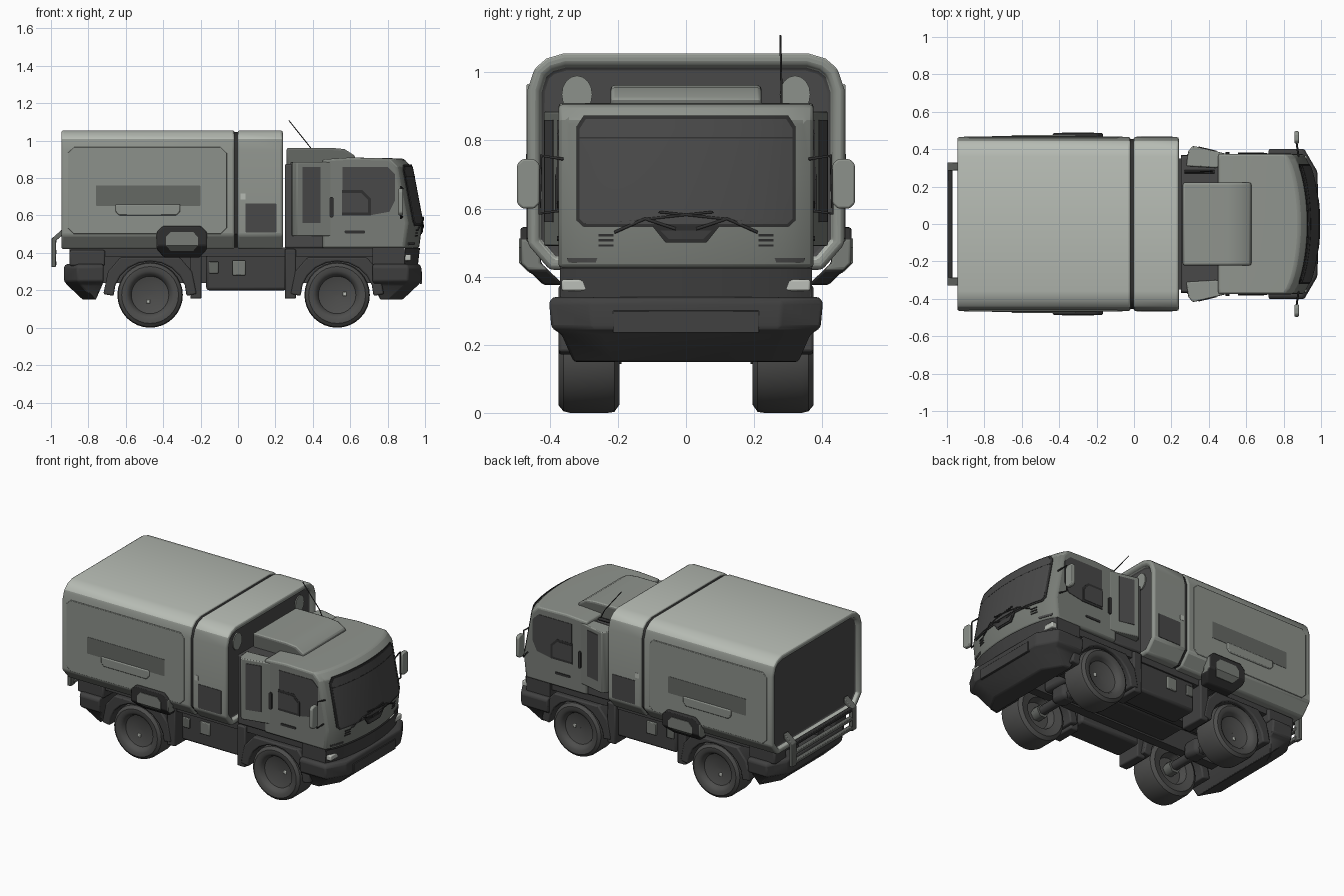
import bpy, bmesh, math

old = bpy.data.objects.get("Cube")
if old:
    bpy.data.objects.remove(old, do_unlink=True)


def material(name, r, g, b):
    m = bpy.data.materials.new(name)
    m.use_nodes = True
    m.diffuse_color = (r, g, b, 1)
    m.node_tree.nodes["Principled BSDF"].inputs["Base Color"].default_value = (r, g, b, 1)
    return m


CARGO = material("cargo grey green", 0.265, 0.284, 0.257)
CARGO_TOP = material("cargo roof pale green", 0.47, 0.5, 0.455)
CAB = material("cab grey green", 0.19, 0.204, 0.184)
CAB_TOP = material("cab roof grey green", 0.28, 0.3, 0.272)
SLOT = material("slot grey", 0.13, 0.138, 0.127)
PANEL = material("dark panel glass", 0.066, 0.066, 0.066)
FRAME = material("chassis charcoal", 0.052, 0.052, 0.052)
TYRE = material("tyre rubber", 0.075, 0.075, 0.073)
BLACK = material("black trim", 0.03, 0.03, 0.03)
LAMP = material("lamp pale grey", 0.5, 0.52, 0.48)


def finish(bm, name, mats, bevel=0.0, top=None):
    """Turn a bmesh into a smooth-shaded object; upward faces may take a top material."""
    bmesh.ops.recalc_face_normals(bm, faces=bm.faces)
    if top:
        mats = mats + [top]
        for f in bm.faces:
            if f.normal.z > 0.5:
                f.material_index = len(mats) - 1
    me = bpy.data.meshes.new(name)
    bm.to_mesh(me)
    bm.free()
    ob = bpy.data.objects.new(name, me)
    bpy.context.collection.objects.link(ob)
    for m in mats:
        me.materials.append(m)
    if bevel:
        mod = ob.modifiers.new("bevel", 'BEVEL')
        mod.width, mod.segments, mod.limit_method = bevel, 2, 'ANGLE'
    bpy.ops.object.select_all(action='DESELECT')
    ob.select_set(True)
    bpy.context.view_layer.objects.active = ob
    bpy.ops.object.shade_smooth_by_angle(angle=math.radians(35))


def skin(rings, closed=False):
    """Bridge rings of points into one solid; end rings become caps."""
    bm = bmesh.new()
    vs = [[bm.verts.new(p) for p in r] for r in rings]
    n = len(rings[0])
    for a, b in zip(vs, vs[1:] + (vs[:1] if closed else [])):
        for i in range(n):
            bm.faces.new((a[i], a[(i + 1) % n], b[(i + 1) % n], b[i]))
    if not closed:
        bm.faces.new(vs[0])
        bm.faces.new(vs[-1])
    return bm


def side_prism(name, pts, y0, y1, mat, bevel=0.0, top=None):
    finish(skin([[(x, y, z) for x, z in pts] for y in (y0, y1)]), name, [mat], bevel, top)


def box(name, x0, x1, y0, y1, z0, z1, mat, bevel=0.0):
    side_prism(name, [(x0, z0), (x1, z0), (x1, z1), (x0, z1)], y0, y1, mat, bevel)


def chamfered(x0, x1, z0, z1, c):
    return [(x0 + c, z0), (x1 - c, z0), (x1, z0 + c), (x1, z1 - c),
            (x1 - c, z1), (x0 + c, z1), (x0, z1 - c), (x0, z0 + c)]


def rod(name, pts, radius, mat):
    cu = bpy.data.curves.new(name, 'CURVE')
    cu.dimensions, cu.bevel_depth, cu.bevel_resolution, cu.use_fill_caps = '3D', radius, 1, True
    sp = cu.splines.new('POLY')
    sp.points.add(len(pts) - 1)
    for p, co in zip(sp.points, pts):
        p.co = (*co, 1)
    ob = bpy.data.objects.new(name, cu)
    cu.materials.append(mat)
    bpy.context.collection.objects.link(ob)


# Cargo body: two shells with recessed dark ends and a dark core in the seam
half = [(0.40, 0.42), (0.465, 0.495), (0.465, 0.95), (0.445, 1.01), (0.41, 1.04), (0.36, 1.055)]
section = half + [(-y, z) for y, z in reversed(half)]
for name, x0, x1, end in (("cargo_rear_shell", -0.945, -0.018, 0), ("cargo_front_shell", -0.003, 0.24, 1)):
    bm = skin([[(x, y, z) for y, z in section] for x in (x0, x1)])
    bmesh.ops.recalc_face_normals(bm, faces=bm.faces)
    bm.faces.ensure_lookup_table()
    cap = bm.faces[-1 if end else -2]
    bmesh.ops.inset_region(bm, faces=[cap], thickness=0.035)
    bmesh.ops.inset_region(bm, faces=[cap], thickness=0.004, depth=-0.025)
    cap.material_index = 1
    finish(bm, name, [CARGO, PANEL], 0.012, CARGO_TOP)
core = [(y * 0.98, 0.74 + (z - 0.74) * 0.97) for y, z in section]
finish(skin([[(x, y, z) for y, z in core] for x in (-0.04, 0.02)]), "cargo_seam_core", [BLACK])


# Cab: profile swept across, with a bowed front
def bow(y):
    return -0.06 * (y / 0.375) ** 2 - 0.02 * (abs(y) / 0.375) ** 8


def nose(z):
    return 0.985 - max(0.0, z - 0.56) * 0.19 - max(0.0, 0.56 - z) * 0.12


rings = []
for i in range(25):
    y = -0.375 + 0.75 * i / 24
    front = [(nose(z) + bow(y), y, z) for z in (0.425, 0.56, 0.7, 0.86)]
    rings.append([(0.45, y, 0.425)] + front + [(0.885 + bow(y), y, 0.905), (0.6, y, 0.91), (0.45, y, 0.9)])
finish(skin(rings), "cab_body", [CAB], 0.012, CAB_TOP)


def front_plate(name, cols, mat, lift, centre=0.0):
    """Thin plate on the bowed nose; cols lists (height, half width) from the bottom up."""
    rings = []
    for i in range(25):
        t = i / 12 - 1
        back, face = ([(nose(z) + bow(centre + t * w) + off, centre + t * w, z) for z, w in cols] for off in (0, lift))
        rings.append(back + face[::-1])
    finish(skin(rings), name, [mat])


front_plate("windscreen_seal", [(0.545, 0.3), (0.565, 0.322), (0.84, 0.322), (0.873, 0.3)], BLACK, 0.004)
front_plate("windscreen", [(0.555, 0.298), (0.57, 0.312), (0.835, 0.312), (0.863, 0.294)], PANEL, 0.007)
front_plate("windscreen_band_edge", [(0.805, 0.312), (0.81, 0.312)], BLACK, 0.008)
front_plate("nose_vent", [(0.5, 0.06), (0.55, 0.1)], BLACK, 0.006)
front_plate("nose_vent_inner", [(0.51, 0.05), (0.535, 0.075)], FRAME, 0.009)
front_plate("grille", [(0.34, 0.37), (0.425, 0.37)], FRAME, 0.004)
box("grille_block", 0.72, 0.89, -0.37, 0.37, 0.33, 0.43, FRAME)
for s in (-1, 1):
    rod("wiper_arm", [(0.99, s * 0.03, 0.54), (0.985, s * 0.12, 0.57), (0.965, s * 0.21, 0.53)], 0.005, BLACK)
    rod("wiper_blade", [(0.99, s * -0.08, 0.59), (0.99, s * 0.06, 0.575), (0.97, s * 0.2, 0.56)], 0.004, BLACK)
    for z in (0.488, 0.503, 0.518):
        front_plate("nose_slot", [(z, 0.022), (z + 0.007, 0.022)], BLACK, 0.004, s * 0.235)
    front_plate("nose_lower_vent", [(0.442, 0.04), (0.455, 0.045)], PANEL, 0.004, s * 0.305)

# Rear of the cab and roof fairing
box("cab_rear_wall", 0.25, 0.46, -0.365, 0.365, 0.425, 0.875, PANEL, 0.01)
side_prism("roof_fairing", [(0.26, 0.86), (0.64, 0.86), (0.625, 0.92), (0.57, 0.955), (0.5, 0.962), (0.26, 0.962)],
           -0.222, 0.222, SLOT, 0.012, CAB_TOP)
rod("antenna", [(0.42, 0.28, 0.9), (0.39, 0.28, 0.96), (0.272, 0.277, 1.108)], 0.003, BLACK)
rod("antenna_base", [(0.27, 0.28, 0.895), (0.43, 0.28, 0.895)], 0.01, BLACK)

# Details repeated on both sides
for s in (-1, 1):
    def plate(name, pts, y, mat, thick=0.008, bevel=0.0):
        side_prism(name, pts, s * (y - thick), s * y, mat, bevel)

    # cargo side
    plate("cargo_side_panel", chamfered(-0.91, -0.06, 0.502, 0.965, 0.03), 0.468, CARGO, 0.008, 0.003)
    plate("cargo_slot", chamfered(-0.76, -0.2, 0.652, 0.76, 0.003), 0.47, SLOT)
    plate("cargo_step", [(-0.655, 0.66), (-0.655, 0.62), (-0.635, 0.6), (-0.33, 0.6), (-0.31, 0.62), (-0.31, 0.66)],
          0.476, CARGO, 0.02, 0.006)
    plate("cargo_vent", chamfered(0.04, 0.205, 0.51, 0.665, 0.003), 0.468, PANEL)
    plate("cargo_tag", chamfered(0.013, 0.04, 0.685, 0.718, 0.003), 0.467, CARGO_TOP)

    # filler pod with a sloped lower half, pale ends and a pale hatch
    def pod_y(z):
        return s * (0.486 - max(0.0, 0.44 - z) * 1.05)

    def pod_slab(levels, depth, lift):
        return skin([[(-0.3 - w, pod_y(z) - s * depth, z), (-0.3 + w, pod_y(z) - s * depth, z),
                      (-0.3 + w, pod_y(z) + s * lift, z), (-0.3 - w, pod_y(z) + s * lift, z)] for z, w in levels])

    bm = pod_slab([(0.375, 0.095), (0.42, 0.135), (0.44, 0.135), (0.51, 0.135), (0.545, 0.1)], 0.06, 0)
    bm.normal_update()
    for f in bm.faces:
        f.material_index = int(abs(f.normal.x) > 0.9)
    finish(bm, "filler_pod", [BLACK, CAB], 0.008)
    finish(pod_slab([(0.41, 0.06), (0.44, 0.085), (0.485, 0.085), (0.512, 0.06)], 0.004, 0.004), "filler_hatch", [CAB])

    # work lamps on the cargo front wall
    lamp = [(s * 0.32 + 0.045 * math.cos(a * math.pi / 8), 0.935 + 0.055 * math.sin(a * math.pi / 8)) for a in range(16)]
    finish(skin([[(x, y, z) for y, z in lamp] for x in (0.21, 0.222)]), "wall_lamp", [CARGO])

    # intake column behind the door
    plan = [(0.28, 0.31), (0.29, 0.39), (0.315, 0.418), (0.5, 0.374), (0.5, 0.33), (0.44, 0.3)]
    finish(skin([[(x, s * y, z) for x, y in plan] for z in (0.49, 0.885)]), "intake_column", [CAB], 0.006, CAB_TOP)
    slot = [(0.345, 0.415), (0.44, 0.392), (0.44, 0.38), (0.345, 0.4)]
    finish(skin([[(x, s * y, z) for x, y in slot] for z in (0.56, 0.86)]), "intake_slot", [PANEL])

    # door window, lower pane and handle
    window = [(0.56, 0.86), (0.8, 0.86), (0.84, 0.82), (0.84, 0.68), (0.81, 0.62), (0.7, 0.6), (0.56, 0.6)]
    plate("door_window", window, 0.378, PANEL)
    plate("door_pane_seal", [(0.555, 0.735), (0.665, 0.735), (0.71, 0.69), (0.71, 0.6), (0.555, 0.6)], 0.379, BLACK)
    plate("door_pane", [(0.555, 0.72), (0.66, 0.72), (0.695, 0.685), (0.695, 0.615), (0.555, 0.615)], 0.381, PANEL)
    plate("door_handle", chamfered(0.49, 0.51, 0.59, 0.7, 0.006), 0.384, BLACK, 0.015)
    plate("door_sill", chamfered(0.57, 0.68, 0.505, 0.52, 0.004), 0.379, BLACK)

    # mirror and bracket
    rod("mirror_bracket", [(0.88, s * 0.36, 0.745), (0.87, s * 0.425, 0.755), (0.87, s * 0.43, 0.585), (0.88, s * 0.36, 0.595)],
        0.005, BLACK)
    mirror = chamfered(s * 0.463 - 0.033, s * 0.463 + 0.033, 0.6, 0.745, 0.015)
    finish(skin([[(x, y, z) for y, z in mirror] for x in (0.858, 0.882)]), "mirror", [CARGO], 0.006)

    # head and tail lamps
    box("headlamp", 0.87, 0.925, s * 0.285, s * 0.365, 0.358, 0.392, LAMP, 0.006)
    box("tail_lamp", -0.9, -0.71, s * 0.25, s * 0.37, 0.33, 0.415, FRAME, 0.01)

    # chassis rail and side equipment
    box("chassis_rail", -0.88, 0.85, s * 0.1, s * 0.16, 0.24, 0.4, FRAME)
    box("side_tank", -0.17, 0.26, s * 0.16, s * 0.34, 0.2, 0.42, FRAME, 0.015)
    box("tank_box_small", -0.155, -0.105, s * 0.33, s * 0.352, 0.29, 0.355, SLOT, 0.005)
    box("tank_box", -0.03, 0.04, s * 0.33, s * 0.352, 0.28, 0.36, CAB, 0.005)

    # wheels, fenders and mud flaps
    for end, xc, flap, hub_x, hub_z in (("front", 0.53, 0.25, 0.57, 0.18), ("rear", -0.47, -0.255, -0.48, 0.14)):
        prof = [(0.001, 0.25), (0.085, 0.25), (0.1, 0.207), (0.15, 0.195), (0.172, 0.21), (0.175, 0.23), (0.175, 0.34),
                (0.17, 0.36), (0.152, 0.375), (0.128, 0.374), (0.11, 0.362), (0.1, 0.34), (0.06, 0.328), (0.001, 0.326)]
        rings = [[(xc + r * math.cos(a), s * y, 0.175 + r * math.sin(a)) for r, y in prof]
                 for a in [k * math.tau / 32 for k in range(32)]]
        finish(skin(rings, closed=True), end + "_wheel", [TYRE])
        box(end + "_hub_bolt", hub_x - 0.01, hub_x + 0.01, s * 0.32, s * 0.333, hub_z - 0.011, hub_z + 0.011, LAMP, 0.004)
        rod(end + "_hub_flange", [(xc, s * 0.19, 0.18), (xc, s * 0.255, 0.18)], 0.042, SLOT)
        arc = [(xc + 0.195 * math.cos(a), 0.17 + 0.185 * math.sin(a)) for a in [k * math.pi / 10 for k in range(11)]]
        outer = [(xc - 0.25, 0.18), (xc - 0.225, 0.3), (xc - 0.16, 0.375),
                 (xc + 0.16, 0.375), (xc + 0.225, 0.3), (xc + 0.25, 0.18)]
        side_prism(end + "_fender", outer + arc, s * 0.17, s * 0.374, FRAME, 0.008)
        box(end + "_mud_flap", flap, flap + 0.06, s * 0.2, s * 0.37, 0.155, 0.42, FRAME, 0.008)

# Bumpers: plan outlines stacked by height
for name, d in (("front_bumper", 1), ("rear_bumper", -1)):
    rings = []
    for z, w, x0, x1 in ((0.15, 0.33, 0.76, 0.88), (0.23, 0.365, 0.725, 0.965), (0.25, 0.395, 0.72, 0.98),
                         (0.325, 0.402, 0.72, 0.98), (0.34, 0.39, 0.72, 0.97)):
        x1 -= 0.05 * (d < 0)
        edge = [(x0, w), (x1 - 0.07, w), (x1, w - 0.12)]
        rings.append([(d * x, y, z) for x, y in edge] + [(d * x, -y, z) for x, y in reversed(edge)])
    finish(skin(rings), name, [FRAME], 0.008)
box("bumper_plate", 0.97, 0.985, -0.215, 0.215, 0.235, 0.3, FRAME, 0.003)

# Underside
box("gearbox", -0.3, 0.6, -0.1, 0.1, 0.24, 0.36, FRAME, 0.02)
box("chassis_deck", -0.9, 0.86, -0.35, 0.35, 0.38, 0.43, FRAME)
for xc in (0.53, -0.47):
    rod("axle", [(xc, -0.22, 0.185), (xc, 0.22, 0.185)], 0.03, FRAME)
    box("differential", xc - 0.05, xc + 0.05, -0.06, 0.06, 0.155, 0.26, FRAME, 0.025)

# Rear rack
for s in (-1, 1):
    side_prism("rack_post", [(-0.935, 0.53), (-0.998, 0.475), (-0.998, 0.325), (-0.974, 0.325), (-0.974, 0.465), (-0.935, 0.497)],
               s * 0.285, s * 0.33, SLOT, 0.004)
for z in (0.345, 0.405, 0.465):
    box("rack_bar", -0.998, -0.97, -0.3, 0.3, z - 0.011, z + 0.011, SLOT if z < 0.46 else BLACK, 0.004)
